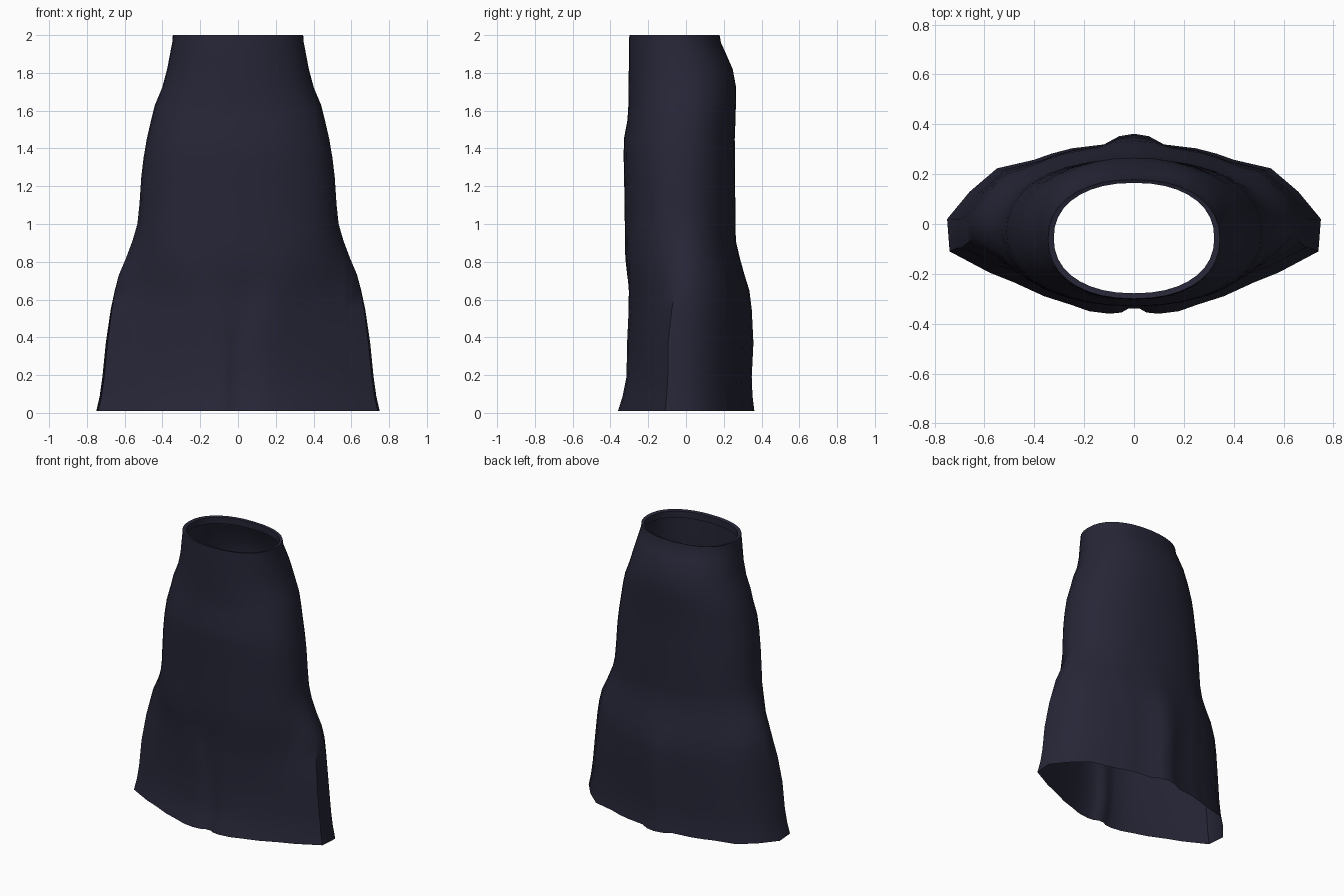
import bpy, bmesh, math

# height, half width, front depth, back depth of each ring
RINGS = [
    (0.01, 0.75, 0.36, 0.362), (0.09, 0.732, 0.335, 0.352), (0.19, 0.718, 0.315, 0.348),
    (0.37, 0.70, 0.312, 0.357), (0.55, 0.675, 0.31, 0.348), (0.65, 0.655, 0.312, 0.335),
    (0.73, 0.635, 0.32, 0.31), (0.82, 0.595, 0.327, 0.285), (0.91, 0.56, 0.326, 0.264),
    (1.0, 0.533, 0.325, 0.262), (1.1, 0.522, 0.325, 0.261), (1.25, 0.512, 0.328, 0.26),
    (1.35, 0.50, 0.33, 0.259), (1.45, 0.483, 0.329, 0.258), (1.55, 0.46, 0.31, 0.262),
    (1.63, 0.44, 0.305, 0.264), (1.72, 0.402, 0.304, 0.266), (1.82, 0.375, 0.303, 0.247),
    (1.91, 0.358, 0.303, 0.208), (1.96, 0.348, 0.302, 0.185), (2.0, 0.345, 0.30, 0.178),
]
# right half of the hem outline, from centre back to centre front
HEM = [(0, .365), (.06, .355), (.12, .322), (.25, .306), (.33, .285), (.40, .26),
       (.55, .225), (.66, .13), (.75, .02), (.74, -.11), (.58, -.195), (.48, -.235),
       (.36, -.29), (.25, -.325), (.18, -.35), (.10, -.36), (.05, -.355), (.02, -.338),
       (0, -.34)]
N = len(HEM) - 1


def power(v, e):
    return math.copysign(abs(v) ** e, v)


def ring_points(z, half, front, back):
    """Blend the draped hem outline into a rounded waist outline with height."""
    t = min(max((z - 0.35) / 0.75, 0), 1)
    w = 1 - t * t * (3 - 2 * t)
    mid, depth = (back - front) / 2, (back + front) / 2
    pts = []
    for i, (hx, hy) in enumerate(HEM):
        a = math.pi * (0.5 - i / N)
        ex = half * power(math.cos(a), 0.9) if 0 < i < N else 0
        ey = mid + depth * power(math.sin(a), 0.9)
        bx = hx / 0.75 * half
        by = hy * (back / 0.365 if hy > 0 else front / 0.36)
        pts.append((ex + (bx - ex) * w, ey + (by - ey) * w, z))
    return pts + [(-x, y, h) for x, y, h in pts[-2:0:-1]]


# skirt shell, open at hem and waist, with a narrow turned-in waist edge
rings = [ring_points(*r) for r in RINGS]
rings.append(ring_points(1.995, 0.322, 0.278, 0.165))
rings.append(ring_points(1.95, 0.322, 0.278, 0.165))

bm = bmesh.new()
loops = [[bm.verts.new(p) for p in r] for r in rings]
for lo, hi in zip(loops, loops[1:]):
    n = len(lo)
    for i in range(n):
        j = (i + 1) % n
        bm.faces.new((lo[j], lo[i], hi[i], hi[j]))
mesh = bpy.data.meshes.new("skirt")
bm.to_mesh(mesh)
bm.free()
skirt = bpy.data.objects.new("skirt", mesh)
bpy.context.collection.objects.link(skirt)

# dark navy cloth
cloth = bpy.data.materials.new("dark navy cloth")
cloth.diffuse_color = (0.019, 0.019, 0.038, 1)
mesh.materials.append(cloth)

bpy.context.view_layer.objects.active = skirt
skirt.select_set(True)
bpy.ops.object.shade_smooth_by_angle(angle=math.radians(50))
